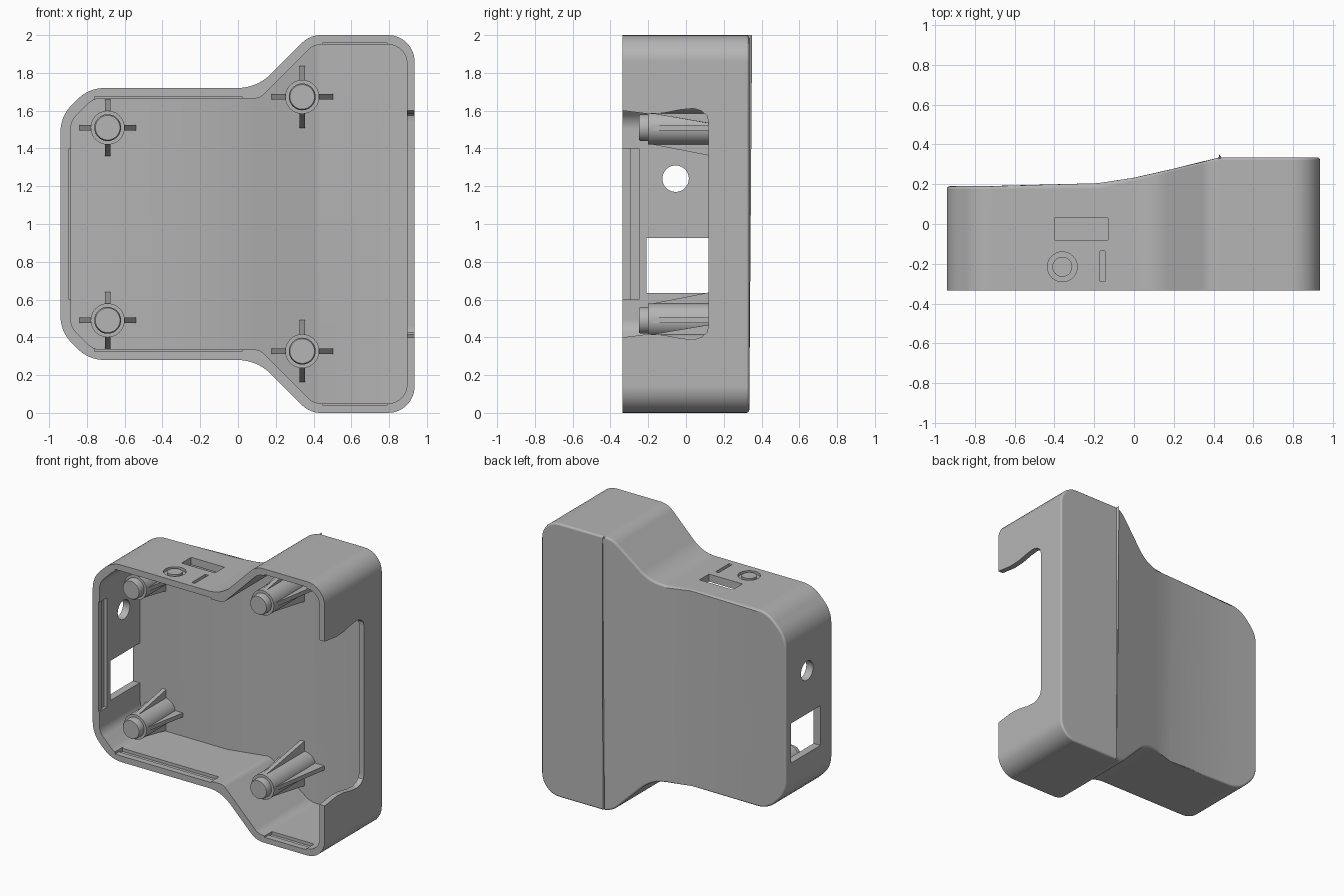
import bpy, bmesh, math
from mathutils import Vector

cube = bpy.data.objects.get("Cube")
if cube:
    bpy.data.objects.remove(cube)

grey = bpy.data.materials.new("grey_plastic")
grey.use_nodes = True
COLOR = (0.46, 0.46, 0.46, 1)
grey.diffuse_color = COLOR
grey.node_tree.nodes["Principled BSDF"].inputs["Base Color"].default_value = COLOR

FRONT, WALL = -0.335, 0.055
BEND_A, BEND_B = -0.18, 0.43


def back_y(x):
    """Outer back surface: shallow, ramp, deep."""
    t = min(max((x - BEND_A) / (BEND_B - BEND_A), 0), 1)
    return 0.19 + 0.145 * t


def finish(name, bm):
    bmesh.ops.recalc_face_normals(bm, faces=bm.faces)
    mesh = bpy.data.meshes.new(name)
    bm.to_mesh(mesh)
    bm.free()
    mesh.materials.append(grey)
    obj = bpy.data.objects.new(name, mesh)
    bpy.context.collection.objects.link(obj)
    return obj


def place(a, b, t, axis):
    return {"x": (t, a, b), "y": (a, t, b), "z": (a, b, t)}[axis]


def prism_bm(points, axis, lo, hi):
    bm = bmesh.new()
    rings = [[bm.verts.new(place(a, b, t, axis)) for a, b in points] for t in (lo, hi)]
    for ring in rings:
        bm.faces.new(ring)
    n = len(points)
    for i in range(n):
        j = (i + 1) % n
        bm.faces.new((rings[0][i], rings[0][j], rings[1][j], rings[1][i]))
    return bm


def prism(name, points, axis, lo, hi):
    return finish(name, prism_bm(points, axis, lo, hi))


def box(name, x, y, z):
    return prism(name, [(x[0], y[0]), (x[1], y[0]), (x[1], y[1]), (x[0], y[1])], "z", *z)


def lathe(name, profile, centre, axis, steps=40):
    """Spin (radius, height) points around an axis through the centre."""
    bm = bmesh.new()
    verts = [bm.verts.new(place(centre[0] + r, centre[1], t, axis)) for r, t in profile]
    edges = [bm.edges.new(pair) for pair in zip(verts, verts[1:])]
    spin_axis = place(0, 0, 1, axis)
    bmesh.ops.spin(bm, geom=verts + edges, cent=place(*centre, 0, axis), axis=spin_axis,
                   angle=math.tau, steps=steps)
    bmesh.ops.remove_doubles(bm, verts=bm.verts, dist=0.0005)
    return finish(name, bm)


def rounded(corners, steps=8):
    """Fillet each (x, z, radius) corner of a closed outline."""
    out = []
    for i, (x, z, r) in enumerate(corners):
        p = Vector((x, z))
        u = (Vector(corners[i - 1][:2]) - p).normalized()
        v = (Vector(corners[(i + 1) % len(corners)][:2]) - p).normalized()
        half = u.angle(v) / 2
        mid = p + (u + v).normalized() * (r / math.sin(half))
        a = p + u * (r / math.tan(half)) - mid
        b = p + v * (r / math.tan(half)) - mid
        sweep = a.angle(b)
        for k in range(steps + 1):
            t = k / steps
            q = (a * math.sin((1 - t) * sweep) + b * math.sin(t * sweep)) / math.sin(sweep)
            out.append(tuple(mid + q))
    return out


def mirrored(half):
    return half + [(x, 2 - z, *r) for x, z, *r in reversed(half)]


def housing(name, half, front, inset, bevel):
    """Outline extruded backwards onto the bent back surface."""
    bm = prism_bm(rounded(mirrored(half)), "y", front, 0)
    for x in (BEND_A, BEND_B):
        bmesh.ops.bisect_plane(bm, geom=bm.verts[:] + bm.edges[:] + bm.faces[:],
                               plane_co=(x, 0, 0), plane_no=(1, 0, 0))
    back = {v for v in bm.verts if v.co.y > -0.01}
    for v in back:
        v.co.y = back_y(v.co.x) - inset
    rim = [e for e in bm.edges if back.issuperset(e.verts)
           and any(not back.issuperset(f.verts) for f in e.link_faces)]
    if bevel:
        bmesh.ops.bevel(bm, geom=rim, offset=bevel, segments=3, profile=0.5, affect="EDGES")
    return finish(name, bm)


def cut(target, cutter):
    mod = target.modifiers.new("cut", "BOOLEAN")
    mod.operation, mod.solver, mod.object = "DIFFERENCE", "EXACT", cutter
    bpy.context.view_layer.objects.active = target
    bpy.ops.object.modifier_apply(modifier=mod.name)
    bpy.data.objects.remove(cutter)


def smooth(obj):
    bpy.ops.object.select_all(action="DESELECT")
    obj.select_set(True)
    bpy.context.view_layer.objects.active = obj
    bpy.ops.object.shade_smooth_by_angle(angle=math.radians(32))
    mod = obj.modifiers.new("flat_faces", "WEIGHTED_NORMAL")
    mod.keep_sharp = True


# Hollow shell, open at the front
shell = housing("shell", [(-0.94, 1.57, 0.2), (-0.79, 1.72, 0.2), (0.10, 1.72, 0.25),
                          (0.38, 2.0, 0.14), (0.935, 2.0, 0.14)], FRONT, 0, 0.015)
cut(shell, housing("cavity", [(-0.885, 1.545, 0.1), (-0.765, 1.665, 0.1), (0.115, 1.665, 0.06),
                              (0.40, 1.95, 0.1), (0.895, 1.95, 0.1)], FRONT - 0.1, WALL, 0))

# Large notch in the deep side wall
notch = [(-0.45, 1.605), (FRONT, 1.60), (-0.2, 1.583), (-0.12, 1.587), (-0.03, 1.605),
         (0.04, 1.612), (0.08, 1.60), (0.11, 1.575), (0.12, 1.54)]
cut(shell, prism("notch_cutter", mirrored(notch), "x", 0.8, 1.0))

# Round port and square port in the shallow side wall
cut(shell, lathe("port_cutter", [(0, -1), (0.07, -1), (0.07, -0.8), (0, -0.8)], (-0.055, 1.24), "x"))
cut(shell, box("window_cutter", (-1, -0.8), (-0.21, 0.13), (0.635, 0.925)))

# Switch slot with a ring groove and a bar groove on top
cut(shell, box("slot_cutter", (-0.40, -0.13), (-0.08, 0.03), (1.6, 1.8)))
cut(shell, box("bar_cutter", (-0.17, -0.145), (-0.29, -0.135), (1.70, 1.8)))
ring = [(0.05, 1.70), (0.075, 1.70), (0.075, 1.8), (0.05, 1.8), (0.05, 1.70)]
cut(shell, lathe("ring_cutter", ring, (-0.36, -0.215), "z"))

# Stepped snap grooves inside the rim
for depth, y0 in ((0.01, -0.4), (0.022, -0.29)):
    y = (y0, -0.25)
    cut(shell, box("side_groove_cutter", (-0.885 - depth, -0.86), y, (0.6, 1.4)))
    for x, z in (((-0.76, 0.02), 1.665), ((0.45, 0.79), 1.95)):
        cut(shell, box("top_groove_cutter", x, y, (z - 0.02, z + depth)))
        cut(shell, box("bottom_groove_cutter", x, y, (2 - z - depth, 2.02 - z)))
smooth(shell)


def rib(name, cx, cz, along_x):
    """Tapered fin through a post, its foot buried in the back wall."""
    bm = bmesh.new()
    bmesh.ops.create_cube(bm, size=1)
    for v in bm.verts:
        at_foot = v.co.y > 0
        reach = (0.155 if cx < 0 else 0.168) if at_foot else 0.085
        long, thin = 2 * reach * (v.co.x), 0.03 * v.co.z
        x, z = (long, thin) if along_x else (thin, long)
        x += cx
        v.co = (x, back_y(x) - 0.03 if at_foot else -0.2, cz + z)
    finish(name, bm)


# Four screw posts with cross ribs
for side, cx, top in (("shallow", -0.69, 1.51), ("deep", 0.34, 1.673)):
    for level, cz in (("upper", top), ("lower", 2 - top)):
        tag = f"{side}_{level}"
        foot = back_y(cx) - 0.03
        smooth(lathe(f"post_{tag}", [(0, -0.25), (0.065, -0.25), (0.071, -0.24), (0.071, -0.2),
                                     (0.09, -0.2), (0.09, foot), (0, foot)], (cx, cz), "y"))
        rib(f"cross_rib_{tag}", cx, cz, True)
        rib(f"upright_rib_{tag}", cx, cz, False)
